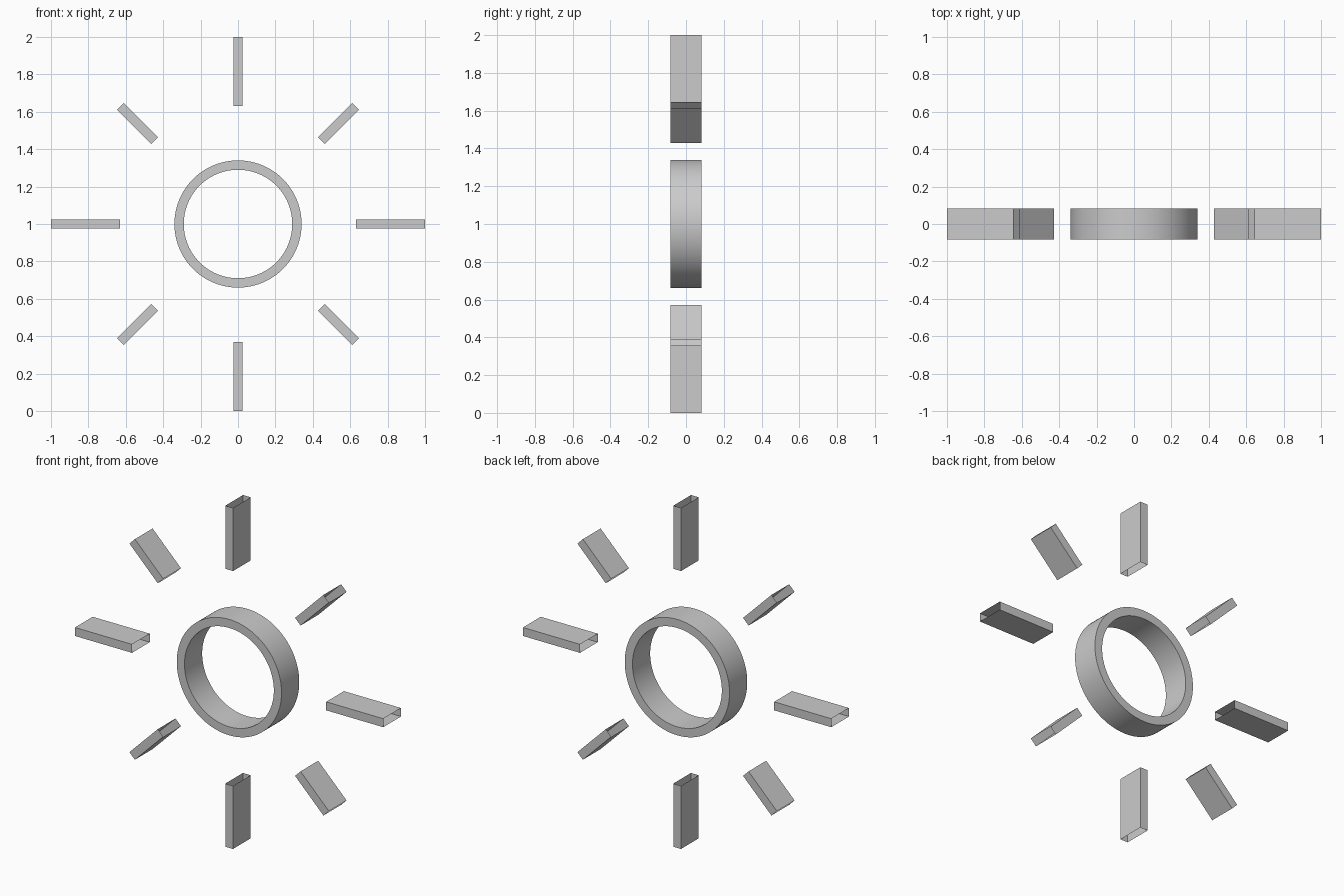
import bpy, bmesh
from math import pi, sin, cos
from mathutils import Matrix

if "Cube" in bpy.data.objects:
    bpy.data.objects.remove(bpy.data.objects["Cube"])

CENTRE_Z = 1.0
HALF_DEPTH = 0.082


def make_object(name, bm):
    mesh = bpy.data.meshes.new(name)
    bm.to_mesh(mesh)
    bm.free()
    obj = bpy.data.objects.new(name, mesh)
    bpy.context.collection.objects.link(obj)
    obj.location.z = CENTRE_Z
    return obj


# Central ring: rectangular section swept around the y axis
def make_ring(outer, inner, sides=96):
    bm = bmesh.new()
    section = [(outer, -HALF_DEPTH), (outer, HALF_DEPTH),
               (inner, HALF_DEPTH), (inner, -HALF_DEPTH)]
    loops = []
    for i in range(sides):
        a = 2 * pi * i / sides
        loops.append([bm.verts.new((r * cos(a), y, r * sin(a))) for r, y in section])
    for i in range(sides):
        p, q = loops[i], loops[(i + 1) % sides]
        for k in range(4):
            n = (k + 1) % 4
            bm.faces.new((p[k], p[n], q[n], q[k]))
    bmesh.ops.recalc_face_normals(bm, faces=bm.faces)
    ring = make_object("central_ring", bm)
    bpy.context.view_layer.objects.active = ring
    ring.select_set(True)
    bpy.ops.object.shade_smooth_by_angle(angle=pi / 6)
    ring.select_set(False)


# Ray: flat rectangular sleeve, open at both ends, pointing outwards
def make_ray(name, start, end, angle, width=0.05):
    bm = bmesh.new()
    bmesh.ops.create_cube(bm, size=1)
    bmesh.ops.scale(bm, verts=bm.verts, vec=(end - start, 2 * HALF_DEPTH, width))
    ends = [f for f in bm.faces if abs(f.normal.x) > 0.9]
    bmesh.ops.delete(bm, geom=ends, context='FACES_ONLY')
    bmesh.ops.translate(bm, verts=bm.verts, vec=((start + end) / 2, 0, 0))
    bmesh.ops.rotate(bm, verts=bm.verts, cent=(0, 0, 0),
                     matrix=Matrix.Rotation(-angle, 3, 'Y'))
    make_object(name, bm)


make_ring(0.34, 0.29)

# Alternating long straight rays and short diagonal rays
for i in range(8):
    diagonal = i % 2
    make_ray(f"{'short' if diagonal else 'long'}_ray_{i // 2 + 1}",
             0.63, 0.89 if diagonal else 1.0, i * pi / 4)
